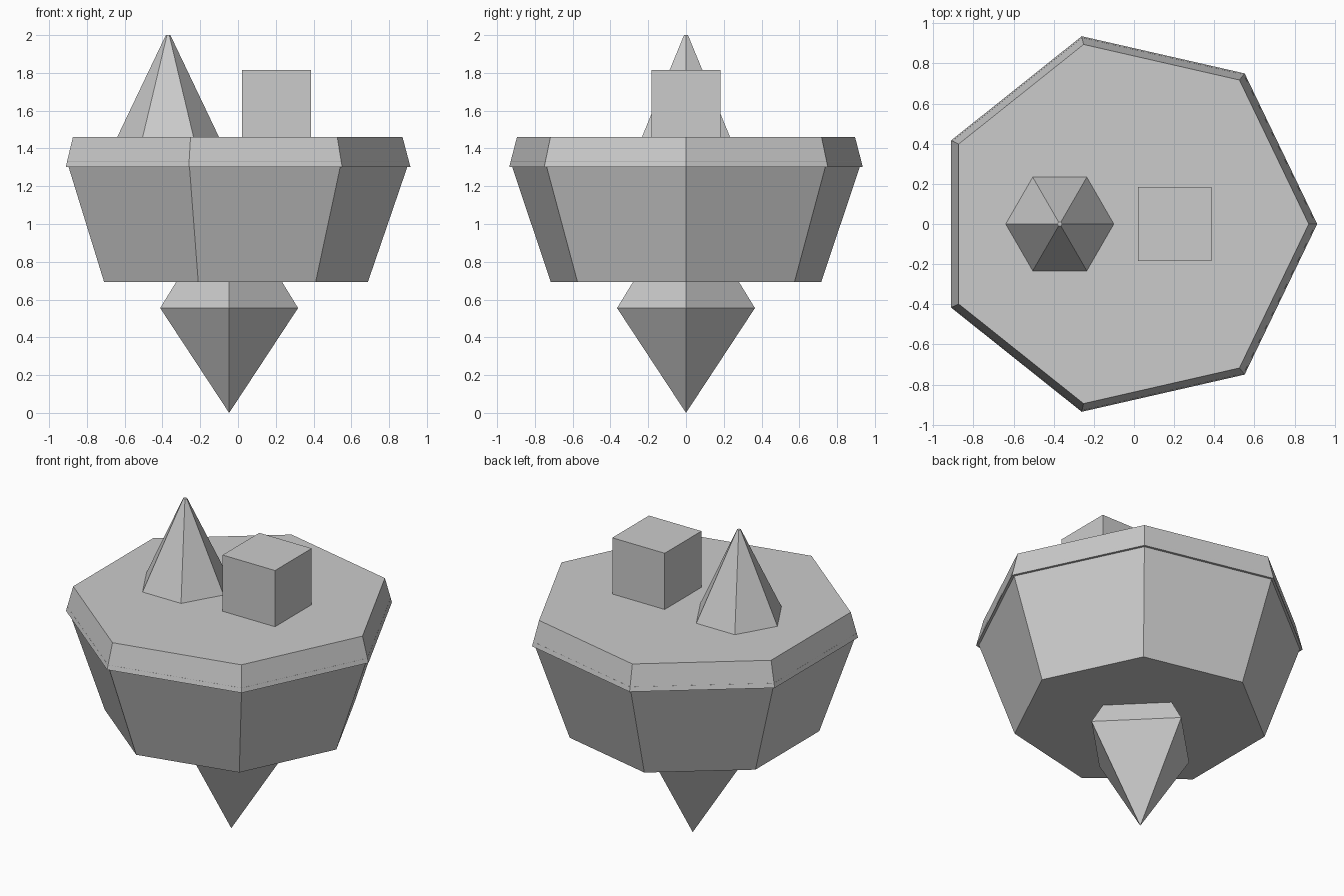
import bpy
import math

if "Cube" in bpy.data.objects:
    bpy.data.objects.remove(bpy.data.objects["Cube"], do_unlink=True)

stone = bpy.data.materials.new("light_grey")
stone.use_nodes = True
GREY = (0.6, 0.6, 0.6, 1.0)
stone.diffuse_color = GREY
stone.node_tree.nodes["Principled BSDF"].inputs["Base Color"].default_value = GREY

CENTRE_X = -0.047


def lathe(name, sides, rings, x):
    """Stack flat-sided rings of (radius, height); radius 0 makes a point."""
    verts, loops = [], []
    for radius, z in rings:
        count = sides if radius else 1
        loops.append([len(verts) + i for i in range(count)])
        for i in range(count):
            a = math.tau * i / sides
            verts.append((x + radius * math.cos(a), radius * math.sin(a), z))
    faces = []
    for low, high in zip(loops, loops[1:]):
        for i in range(sides):
            j = (i + 1) % sides
            if len(low) == 1:
                faces.append((low[0], high[j], high[i]))
            else:
                faces.append((low[i], low[j], high[j], high[i]))
    if len(loops[0]) > 1:
        faces.append(loops[0][::-1])
    faces.append(loops[-1])
    mesh = bpy.data.meshes.new(name)
    mesh.from_pydata(verts, [], faces)
    mesh.materials.append(stone)
    obj = bpy.data.objects.new(name, mesh)
    bpy.context.collection.objects.link(obj)
    return obj


# Seven-sided island: tapered body under an overhanging rim slab
lathe("island_body", 7, [(0.735, 0.694), (0.953, 1.33)], CENTRE_X)
lathe("island_rim", 7, [(0.96, 1.302), (0.918, 1.46)], CENTRE_X)

# Four-sided spike hanging below
lathe("lower_spike", 4, [(0, 0), (0.365, 0.555), (0.27, 0.71)], CENTRE_X)

# Six-sided cone with a tiny flat tip
lathe("cone_tree", 6, [(0.27, 1.459), (0.012, 2.0)], -0.37)

# Cube block on the top
bpy.ops.mesh.primitive_cube_add(size=0.367, location=(0.204, 0, 1.632))
block = bpy.context.object
block.name = "block_house"
block.data.materials.append(stone)
